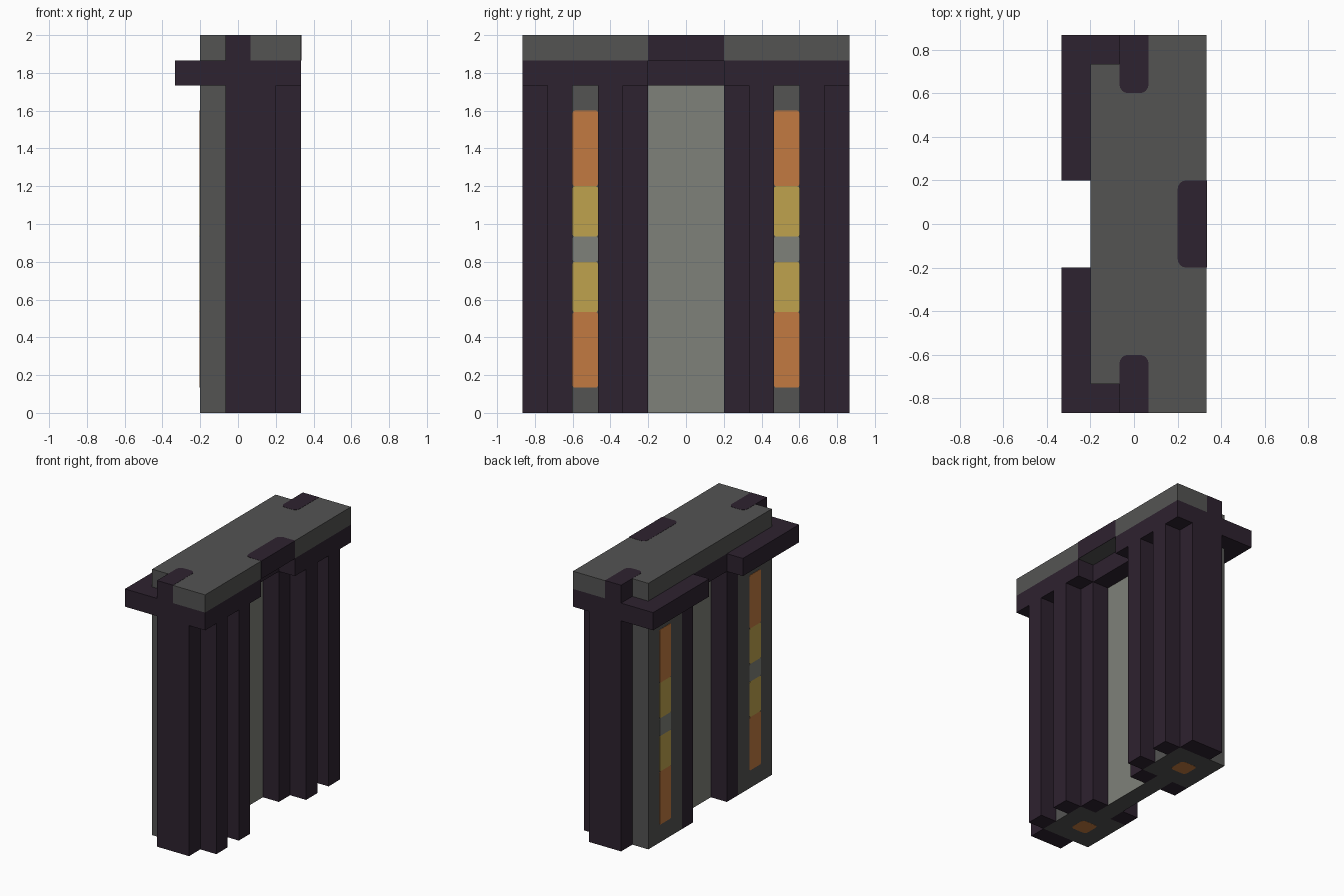
import bpy
import bmesh
from mathutils import Vector

if "Cube" in bpy.data.objects:
    bpy.data.objects.remove(bpy.data.objects["Cube"], do_unlink=True)

U = 2 / 15      # one modelling unit
T = 0.02        # painted plate thickness, in modelling units


def material(name, rgb):
    m = bpy.data.materials.new(name)
    m.use_nodes = True
    color = (*rgb, 1)
    m.diffuse_color = color
    m.node_tree.nodes["Principled BSDF"].inputs["Base Color"].default_value = color
    return m


plum = material("dark_plum", (0.027, 0.016, 0.029))
grey = material("dark_grey", (0.088, 0.088, 0.086))
pale = material("pale_grey", (0.212, 0.219, 0.192))
orange = material("orange", (0.54, 0.195, 0.052))
yellow = material("yellow", (0.52, 0.365, 0.075))


def box(name, mat, x, y, z, axis=None, rounded=None, radius=0.3):
    """Box from ranges; corners along the axis are rounded where the rule holds."""
    bm = bmesh.new()
    bmesh.ops.create_cube(bm, size=1)
    for v in bm.verts:
        v.co = Vector(r[0] if c < 0 else r[1] for c, r in zip(v.co, (x, y, z))) * U
    if axis is not None:
        edges = []
        for e in bm.edges:
            a, b = (v.co for v in e.verts)
            d = b - a
            along = max(range(3), key=lambda i: abs(d[i])) == axis
            if along and (rounded is None or rounded((a + b) / 2 / U)):
                edges.append(e)
        bmesh.ops.bevel(bm, geom=edges, offset=radius * U, segments=4,
                        profile=0.5, affect='EDGES')
    bmesh.ops.recalc_face_normals(bm, faces=bm.faces)
    me = bpy.data.meshes.new(name)
    bm.to_mesh(me)
    bm.free()
    me.materials.append(mat)
    ob = bpy.data.objects.new(name, me)
    bpy.context.collection.objects.link(ob)
    return ob


def thin_edges(low, high, side):
    """Range of a plate sitting just outside a surface."""
    return (low, high) if side > 0 else (-high, -low)


# Central wall and its crown
box("centre_wall", pale, (-.5, .5), (-1.5, 1.5), (0.02, 13))
box("wall_foot", grey, (-.5, .5), (-2.5, 2.5), (0, 0.02))
box("centre_band", plum, (-1.5, 1.5), (-1.5, 1.5), (13, 14))
box("top_slab", grey, (-1.5, 2.5), (-5.5, 5.5), (14, 15))

# Dark inlay on the crown, over the top and down the side
box("inlay_top", plum, (1.5, 2.5 + T), (-1.5, 1.5), (15 - T, 15 + T / 2),
    axis=2, rounded=lambda p: p.x < 2)
box("inlay_side", plum, (2.5 - T, 2.5 + T), (-1.5, 1.5), (14, 15))

# Lamp strip: lower z, upper z, colour
lamps = [(1, 4, orange), (4, 6, yellow), (6, 7, pale), (7, 9, yellow), (9, 12, orange)]

# Two mirrored halves
for side, tag in ((-1, "front"), (1, "back")):
    def span(low, high):
        return thin_edges(low, high, side)

    # Core pillar and its dark ribs
    box(tag + "_core", grey, (-1.5, 1.5), span(2.5, 5.5), (0, 13))
    box(tag + "_end_rib", plum, (-.5, 1.5), span(5.5, 6.5), (0, 13))
    box(tag + "_outer_rib", plum, (1.5, 2.5), span(4.5, 5.5), (0, 13))
    box(tag + "_inner_rib", plum, (1.5, 2.5), span(2.5, 3.5), (0, 13))
    box(tag + "_right_jamb", plum, (.5, 1.5), span(1.5, 2.5), (0, 13))
    box(tag + "_left_jamb", plum, (-1.5, -.5), span(1.5, 2.5), (0, 13))

    # Overhanging band and the ends of the crown
    box(tag + "_band", plum, (-2.5, 2.5), span(1.5, 6.5), (13, 14))
    box(tag + "_slab_end", grey, (.5, 2.5), span(5.5, 6.5), (14, 15))
    box(tag + "_knob", plum, (-.5, .5), span(5.5, 6.5), (14, 15))
    box(tag + "_knob_inlay", plum, (-.5, .5), span(4.5, 6.5), (15 - T, 15 + T / 2),
        axis=2, rounded=lambda p: abs(p.y) < 5)

    # Lamps on both faces of the core, and one underneath
    for face, label in ((-1, "left"), (1, "right")):
        for i, (low, high, mat) in enumerate(lamps):
            box(f"{tag}_{label}_lamp_{i + 1}", mat, thin_edges(1.5 - T, 1.5 + T, face),
                span(3.5, 4.5), (low, high), axis=0, radius=0.08)
    box(tag + "_foot_lamp", orange, (-.5, .5), span(3.5, 4.5), (-T / 4, T),
        axis=2, radius=0.2)
